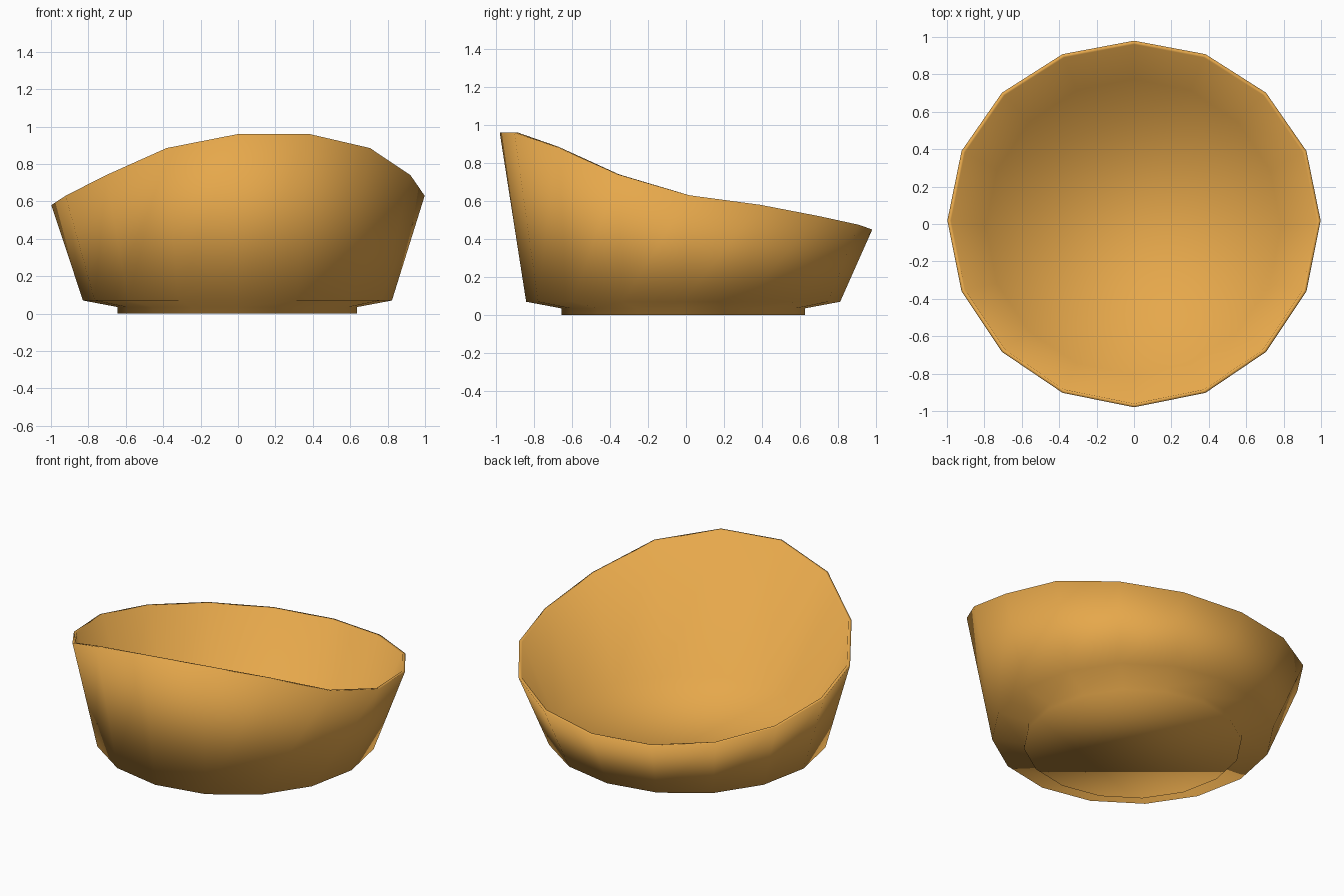
import bpy, bmesh
from math import sin, cos, pi

if "Cube" in bpy.data.objects:
    bpy.data.objects.remove(bpy.data.objects["Cube"])

SIDES = 16
# rim heights from the tall front to the low back, mirrored across the scoop
HEIGHTS = [0.96, 0.885, 0.74, 0.63, 0.58, 0.52, 0.475, 0.45]

bm = bmesh.new()


def angle(i):
    return -pi / 2 + i * 2 * pi / SIDES


def ring(radius, z):
    return [bm.verts.new((radius * cos(angle(i)) - 0.003,
                          radius * sin(angle(i)) - 0.015, z)) for i in range(SIDES)]


def rim_ring(scale):
    verts = []
    for i in range(SIDES):
        a = angle(i)
        k = max(i - 1, 0)
        z = HEIGHTS[min(k, 15 - k)] if k < 8 else HEIGHTS[15 - k]
        if i > 0:
            k = i - 1
            z = HEIGHTS[k] if k < 8 else HEIGHTS[15 - k]
        verts.append(bm.verts.new((0.998 * scale * cos(a),
                                   0.98 * scale * sin(a) + 0.018 * cos(a) ** 2, z)))
    return verts


# foot, shoulder, outer wall, rim, inner wall, floor
rings = [ring(0.64, 0.0), ring(0.64, 0.035), ring(0.826, 0.07),
         rim_ring(1.0), rim_ring(0.98), ring(0.79, 0.085)]

for lower, upper in zip(rings, rings[1:]):
    for i in range(SIDES):
        j = (i + 1) % SIDES
        bm.faces.new((lower[i], lower[j], upper[j], upper[i]))
bm.faces.new(list(reversed(rings[0])))
bm.faces.new(rings[-1])
for f in bm.faces:
    f.smooth = True

mesh = bpy.data.meshes.new("bowl")
bm.to_mesh(mesh)
bm.free()
bowl = bpy.data.objects.new("bowl", mesh)
bpy.context.collection.objects.link(bowl)

# warm ochre glaze
mat = bpy.data.materials.new("ochre")
mat.diffuse_color = (0.79, 0.39, 0.07, 1)
mat.use_nodes = True
mat.node_tree.nodes["Principled BSDF"].inputs["Base Color"].default_value = mat.diffuse_color
mesh.materials.append(mat)
